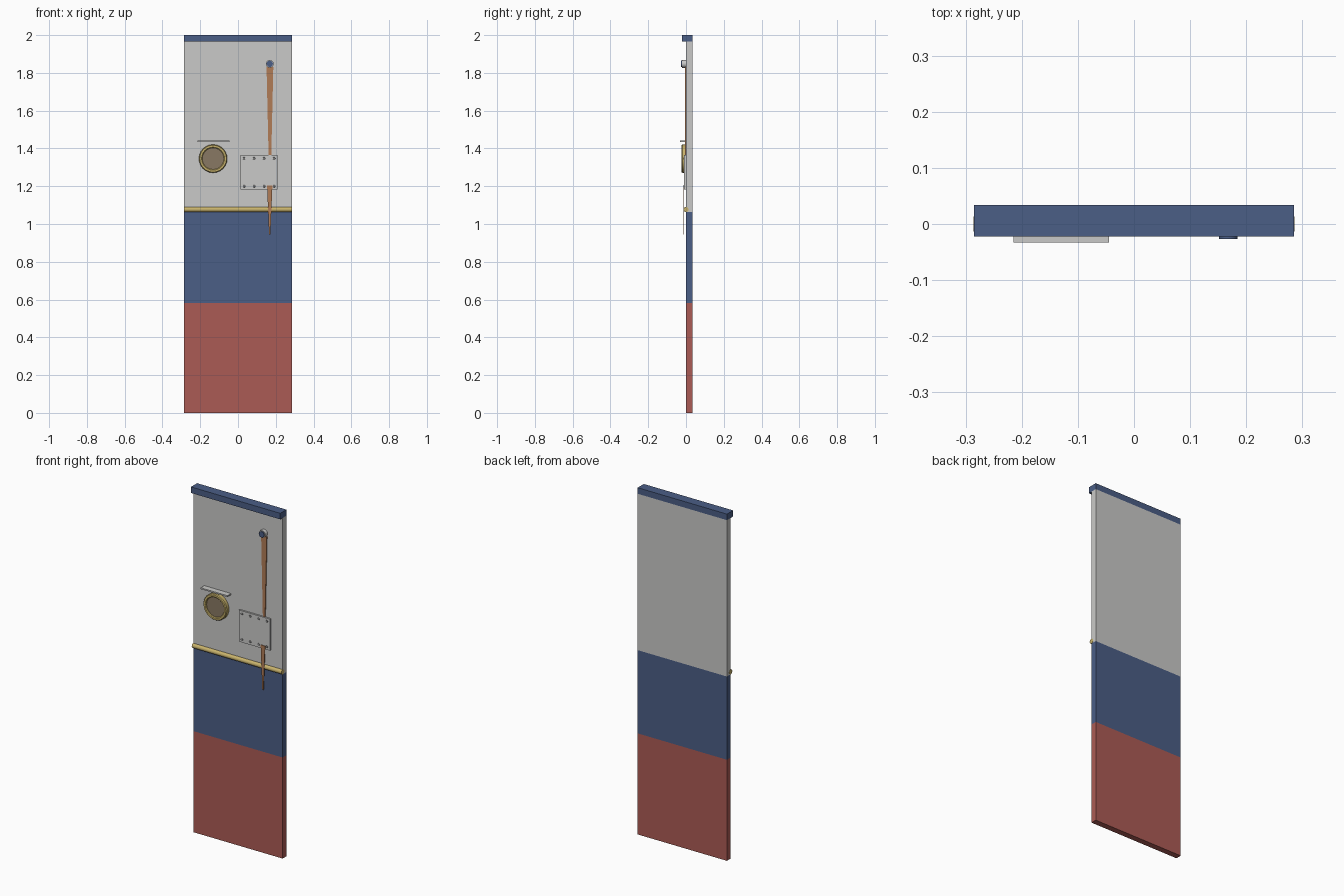
import bpy, bmesh, math
from mathutils import Matrix

cube = bpy.data.objects.get("Cube")
if cube:
    bpy.data.objects.remove(cube, do_unlink=True)


def material(name, rgb):
    m = bpy.data.materials.new(name)
    m.use_nodes = True
    m.diffuse_color = (*rgb, 1)
    m.node_tree.nodes["Principled BSDF"].inputs["Base Color"].default_value = (*rgb, 1)
    return m


white = material("off_white", (0.59, 0.59, 0.58))
blue = material("navy_blue", (0.07, 0.112, 0.24))
red = material("hull_red", (0.41, 0.105, 0.09))
gold = material("brass", (0.58, 0.45, 0.15))
rust = material("rust", (0.44, 0.2, 0.093))
glass = material("smoky_glass", (0.25, 0.19, 0.125))
steel = material("steel", (0.2, 0.2, 0.2))


def finish(name, bm, mat, smooth=False):
    bmesh.ops.recalc_face_normals(bm, faces=bm.faces)
    mesh = bpy.data.meshes.new(name)
    bm.to_mesh(mesh)
    bm.free()
    mesh.materials.append(mat)
    ob = bpy.data.objects.new(name, mesh)
    bpy.context.collection.objects.link(ob)
    if smooth:
        bpy.ops.object.select_all(action='DESELECT')
        ob.select_set(True)
        bpy.context.view_layer.objects.active = ob
        bpy.ops.object.shade_smooth_by_angle(angle=math.radians(35))
    return ob


def prism(name, outline, y0, y1, mat):
    """Extrude an x-z outline from y0 to y1."""
    bm = bmesh.new()
    face = bm.faces.new([bm.verts.new((x, y0, z)) for x, z in outline])
    ext = bmesh.ops.extrude_face_region(bm, geom=[face])["geom"]
    verts = [v for v in ext if isinstance(v, bmesh.types.BMVert)]
    bmesh.ops.translate(bm, verts=verts, vec=(0, y1 - y0, 0))
    return finish(name, bm, mat)


def box(name, x0, x1, y0, y1, z0, z1, mat):
    return prism(name, [(x0, z0), (x1, z0), (x1, z1), (x0, z1)], y0, y1, mat)


def streak(name, x, top, bottom, wide, narrow, y0, y1):
    return prism(name, [(x - narrow, bottom), (x + narrow, bottom),
                        (x + wide, top), (x - wide, top)], y0, y1, rust)


def lathe(name, x, z, profile, mat, sides=24, closed=False):
    """Revolve (radius, y) points around an axis along y."""
    bm = bmesh.new()
    verts = [bm.verts.new((x + r, y, z)) for r, y in profile]
    edges = [bm.edges.new(pair) for pair in zip(verts, verts[1:])]
    if closed:
        edges.append(bm.edges.new((verts[-1], verts[0])))
    bmesh.ops.spin(bm, geom=verts + edges, cent=(x, 0, z), axis=(0, 1, 0),
                   angle=math.tau, steps=sides)
    bmesh.ops.remove_doubles(bm, verts=bm.verts, dist=1e-5)
    return finish(name, bm, mat, True)


# Wall panels and overhanging cap
W, BACK = 0.285, 0.034
box("lower_panel", -W, W, 0, BACK, 0, 0.583, red)
box("middle_panel", -W, W, 0, BACK, 0.583, 1.063, blue)
box("upper_panel", -W, W, 0, BACK, 1.063, 1.965, white)
box("top_cap", -W, W, -0.022, BACK, 1.965, 2, blue)

# Rounded rail between the upper and middle panels
bm = bmesh.new()
bmesh.ops.create_cone(bm, cap_ends=True, segments=16, radius1=0.0135, radius2=0.0135,
                      depth=2 * W + 0.002,
                      matrix=Matrix.Translation((0, 0, 1.077)) @ Matrix.Rotation(math.pi / 2, 4, 'Y'))
finish("rail", bm, gold, True)

# Porthole with a small eave above it
PX, PZ = -0.132, 1.346
lathe("porthole_ring", PX, PZ, [(0.075, 0.002), (0.075, -0.019), (0.071, -0.024),
                                (0.061, -0.024), (0.057, -0.02), (0.057, 0.002)],
      gold, closed=True)
lathe("porthole_glass", PX, PZ, [(0, 0.001), (0.058, 0.001), (0.058, -0.016), (0, -0.016)], glass)
box("porthole_eave", -0.215, -0.045, -0.033, 0, 1.433, 1.441, white)

# Round outlet with coloured centre
LX, LZ = 0.168, 1.848
lathe("outlet_flange", LX, LZ, [(0, 0.001), (0.021, 0.001), (0.021, -0.021), (0, -0.021)], white, 20)
lathe("outlet_center", LX, LZ, [(0, -0.02), (0.0165, -0.02), (0.0165, -0.027), (0, -0.027)], blue, 20)

# Riveted patch plate
box("patch_plate", 0.012, 0.21, -0.01, 0, 1.183, 1.365, white)
for row, z in enumerate((1.2, 1.347)):
    for col in range(4):
        bm = bmesh.new()
        bmesh.ops.create_uvsphere(bm, u_segments=10, v_segments=6, radius=0.007)
        bmesh.ops.scale(bm, verts=bm.verts, vec=(1, 0.6, 1))
        bmesh.ops.translate(bm, verts=bm.verts, vec=(0.032 + col * 0.053, -0.01, z))
        finish(f"rivet_{row}_{col}", bm, steel, True)

# Rust streaks running down from the outlet and the patch
streak("upper_rust_streak", 0.169, 1.832, 1.36, 0.018, 0.007, -0.005, 0)
streak("lower_rust_streak", 0.168, 1.203, 0.945, 0.014, 0.0035, -0.0135, -0.0105)
